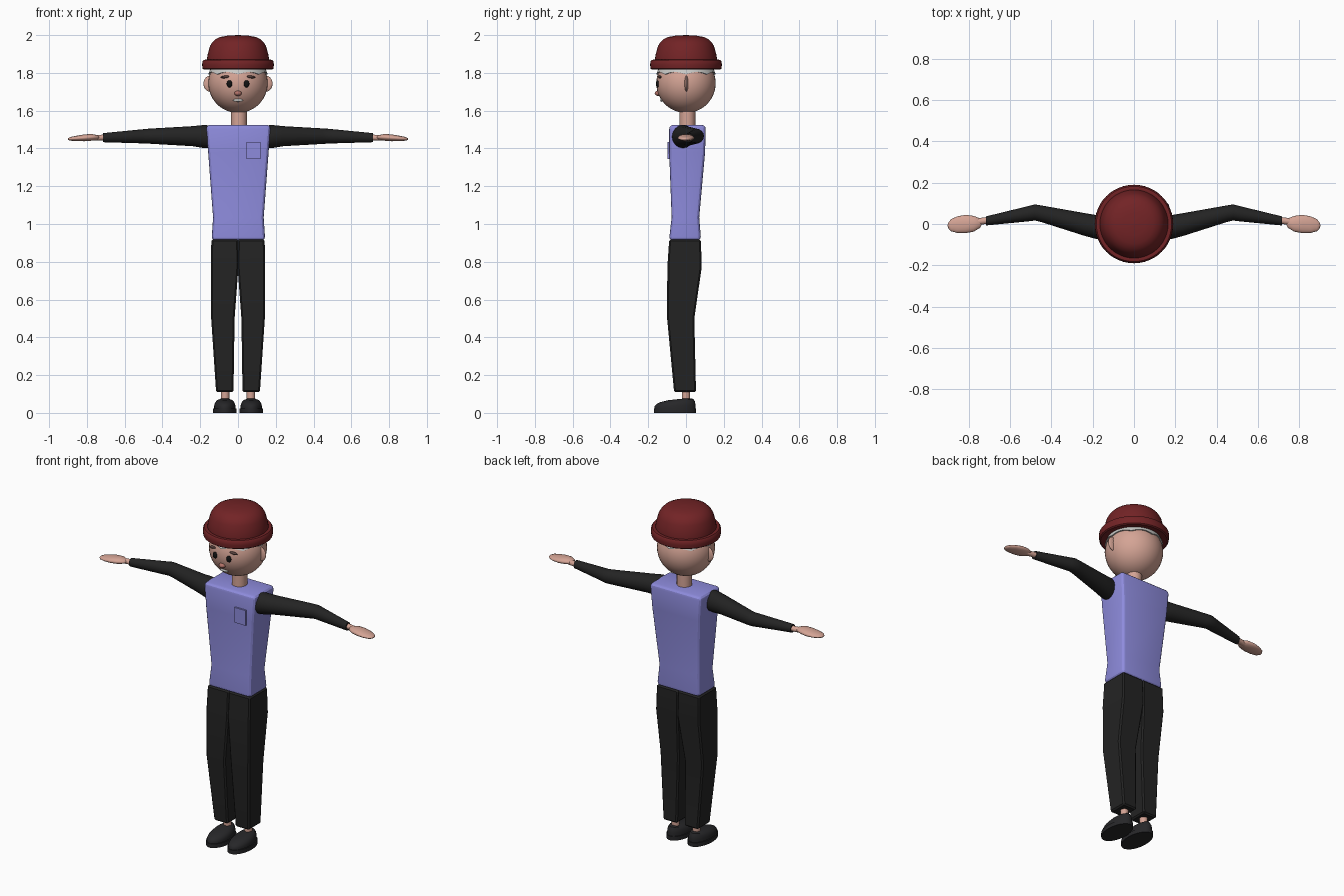
import bpy, bmesh, math
from mathutils import Matrix, Vector

cube = bpy.data.objects.get("Cube")
if cube:
    bpy.data.objects.remove(cube)


def material(name, rgb):
    m = bpy.data.materials.new(name)
    m.use_nodes = True
    m.diffuse_color = (*rgb, 1)
    m.node_tree.nodes["Principled BSDF"].inputs["Base Color"].default_value = (*rgb, 1)
    return m


SKIN = material("skin", (0.66, 0.37, 0.30))
NOSE = material("nose_pink", (0.45, 0.17, 0.14))
LILAC = material("lilac_vest", (0.27, 0.26, 0.72))
BLACK = material("black_cloth", (0.017, 0.017, 0.017))
SHOE = material("shoe_black", (0.02, 0.02, 0.022))
RED = material("dark_red_felt", (0.17, 0.017, 0.019))
GREY = material("light_grey", (0.58, 0.58, 0.56))
BROW = material("brow_brown", (0.09, 0.05, 0.045))
EYE = material("eye_black", (0.006, 0.006, 0.006))


def finish(name, bm, mat, angle=35):
    bmesh.ops.recalc_face_normals(bm, faces=bm.faces)
    mesh = bpy.data.meshes.new(name)
    bm.to_mesh(mesh)
    bm.free()
    mesh.materials.append(mat)
    mesh.shade_smooth()
    mesh.set_sharp_from_angle(angle=math.radians(angle))
    ob = bpy.data.objects.new(name, mesh)
    bpy.context.collection.objects.link(ob)
    return ob


def loft(name, mat, rings, sides=24, axis="z", bevel=0, segments=3, caps=True, angle=35):
    """Rings are (position along axis, centre a, centre b, radius a, radius b)."""
    bm = bmesh.new()
    turn = math.pi / 4 if sides == 4 else 0
    grow = math.sqrt(2) if sides == 4 else 1
    loops = []
    for t, ca, cb, ra, rb in rings:
        loop = []
        for i in range(sides):
            w = turn + math.tau * i / sides
            a = ca + ra * grow * math.cos(w)
            b = cb + rb * grow * math.sin(w)
            loop.append(bm.verts.new((a, b, t) if axis == "z" else (t, a, b)))
        loops.append(loop)
    for low, high in zip(loops, loops[1:]):
        for i in range(sides):
            j = (i + 1) % sides
            bm.faces.new((low[i], low[j], high[j], high[i]))
    if caps:
        bm.faces.new(loops[0])
        bm.faces.new(loops[-1])
    bmesh.ops.recalc_face_normals(bm, faces=bm.faces)
    if bevel:
        sharp = [e for e in bm.edges if e.calc_face_angle(0) > 0.6]
        bmesh.ops.bevel(bm, geom=sharp, offset=bevel, segments=segments,
                        profile=0.5, affect="EDGES")
    return finish(name, bm, mat, angle)


def lathe(name, mat, profile, sides=48):
    return loft(name, mat, [(z, 0, 0, r, r) for r, z in profile], sides)


def ellipsoid(name, mat, loc, size, tilt=0, u=24, v=14):
    bm = bmesh.new()
    bmesh.ops.create_uvsphere(bm, u_segments=u, v_segments=v, radius=1)
    bm.transform(Matrix.Translation(loc) @ Matrix.Rotation(tilt, 4, "Y")
                 @ Matrix.Diagonal((*size, 1)))
    return finish(name, bm, mat, 80)


HEAD_Z, HEAD_R = 1.745, 0.157


def on_face(x, z):
    """Point on the front of the head sphere."""
    return Vector((x, -math.sqrt(HEAD_R ** 2 - x ** 2 - (z - HEAD_Z) ** 2), z))


# Head, neck and central face parts
ellipsoid("head", SKIN, (0, 0, HEAD_Z), (HEAD_R,) * 3, u=40, v=24)
loft("neck", SKIN, [(1.50, 0.005, 0.007, 0.042, 0.042), (1.63, 0.005, 0.007, 0.042, 0.042)])
ellipsoid("nose", NOSE, on_face(0, 1.692), (0.019, 0.018, 0.014))
ellipsoid("mouth", GREY, on_face(0, 1.655), (0.027, 0.008, 0.008))

# Hair fringe with a wavy lower edge, tucked under the hat
bm = bmesh.new()
rows = []
for k in range(4):
    row = []
    for i in range(96):
        w = math.tau * i / 96
        low = 1.792 + 0.012 * abs(math.sin(4 * w))
        z = low + (1.85 - low) * k / 3
        r = math.sqrt(0.164 ** 2 - (z - HEAD_Z) ** 2)
        row.append(bm.verts.new((r * math.cos(w), r * math.sin(w), z)))
    rows.append(row)
rows.insert(0, [bm.verts.new((v.co.x * 0.94, v.co.y * 0.94, v.co.z)) for v in rows[0]])
for low, high in zip(rows, rows[1:]):
    for i in range(96):
        j = (i + 1) % 96
        bm.faces.new((low[i], low[j], high[j], high[i]))
finish("hair_fringe", bm, GREY)

# Round hat with a rolled brim
lathe("hat_crown", RED, [(0.165, 1.84), (0.165, 1.87), (0.160, 1.90), (0.149, 1.94),
                         (0.138, 1.96), (0.120, 1.978), (0.095, 1.990),
                         (0.055, 1.997), (0.002, 2.0)])
lathe("hat_brim", RED, [(0.145, 1.822), (0.180, 1.817), (0.187, 1.822), (0.190, 1.842),
                        (0.188, 1.860), (0.182, 1.868), (0.172, 1.870), (0.160, 1.866)])

# Vest with softly rounded edges, and its chest pocket
loft("vest", LILAC, [(0.912, 0.002, -0.005, 0.142, 0.085),
                     (1.035, 0.002, -0.003, 0.134, 0.073),
                     (1.38, 0.002, 0.006, 0.160, 0.095),
                     (1.525, 0.002, 0.008, 0.171, 0.097)],
     sides=4, bevel=0.022, angle=25)
loft("chest_pocket", LILAC, [(1.345, 0.082, -0.092, 0.037, 0.007),
                             (1.435, 0.082, -0.092, 0.037, 0.007)], sides=4)

for side, s in (("right", -1), ("left", 1)):
    # Face details
    ellipsoid(side + "_eye", EYE, on_face(s * 0.045, 1.742), (0.015, 0.009, 0.019))
    ellipsoid(side + "_eyebrow", BROW, on_face(s * 0.066, 1.779),
              (0.026, 0.010, 0.007), tilt=s * 0.12)
    ellipsoid(side + "_ear", SKIN, (s * 0.146, 0.002, 1.743), (0.037, 0.010, 0.043))

    # Sleeve bent back at the elbow
    loft(side + "_sleeve", BLACK, [(s * 0.13, -0.025, 1.462, 0.052, 0.058),
                                   (s * 0.18, -0.015, 1.463, 0.058, 0.061),
                                   (s * 0.24, -0.002, 1.465, 0.055, 0.053),
                                   (s * 0.45, 0.050, 1.465, 0.040, 0.041),
                                   (s * 0.48, 0.056, 1.465, 0.039, 0.039),
                                   (s * 0.51, 0.050, 1.464, 0.037, 0.037),
                                   (s * 0.715, 0.015, 1.457, 0.022, 0.024)],
         axis="x", sides=16)

    # Wrist and mitten-shaped hand
    loft(side + "_wrist", SKIN, [(s * 0.69, 0.020, 1.458, 0.016, 0.016),
                                 (s * 0.78, 0.008, 1.456, 0.017, 0.014)], axis="x", sides=16)
    loft(side + "_hand", SKIN, [(s * 0.734, 0.005, 1.459, 0.004, 0.004),
                                (s * 0.745, 0.004, 1.459, 0.023, 0.011),
                                (s * 0.775, 0.001, 1.459, 0.038, 0.018),
                                (s * 0.815, 0.000, 1.456, 0.044, 0.018),
                                (s * 0.855, -0.003, 1.453, 0.040, 0.014),
                                (s * 0.885, -0.006, 1.451, 0.029, 0.010),
                                (s * 0.897, -0.007, 1.450, 0.015, 0.006),
                                (s * 0.901, -0.007, 1.450, 0.003, 0.002)],
         axis="x", sides=20, angle=60)

    # Flat-sided trouser leg
    loft(side + "_trouser_leg", BLACK, [(0.11, s * 0.070, -0.005, 0.046, 0.058),
                                        (0.50, s * 0.080, -0.028, 0.062, 0.072),
                                        (0.77, s * 0.071, -0.008, 0.073, 0.091),
                                        (0.918, s * 0.070, -0.005, 0.071, 0.084)],
         sides=4, bevel=0.008, segments=1, angle=10)
    loft(side + "_ankle", SKIN, [(0.05, s * 0.068, 0.0, 0.022, 0.022),
                                 (0.15, s * 0.068, 0.0, 0.022, 0.022)], sides=16)

    # Shoe: flat sole and an upper sloping down to the toe
    loft(side + "_sole", SHOE, [(0.0, s * 0.070, -0.058, 0.062, 0.112),
                                (0.024, s * 0.070, -0.058, 0.062, 0.112)], sides=32)
    upper = loft(side + "_shoe_upper", SHOE, [(0.02, s * 0.070, -0.058, 0.056, 0.108),
                                              (0.040, s * 0.070, -0.058, 0.056, 0.108),
                                              (0.055, s * 0.070, -0.055, 0.052, 0.102),
                                              (0.067, s * 0.070, -0.048, 0.042, 0.088),
                                              (0.074, s * 0.070, -0.040, 0.022, 0.055)],
                 sides=32)
    for v in upper.data.vertices:
        if v.co.z > 0.03:
            v.co.z += 0.10 * (v.co.y + 0.03) * (v.co.z - 0.02) / 0.05
